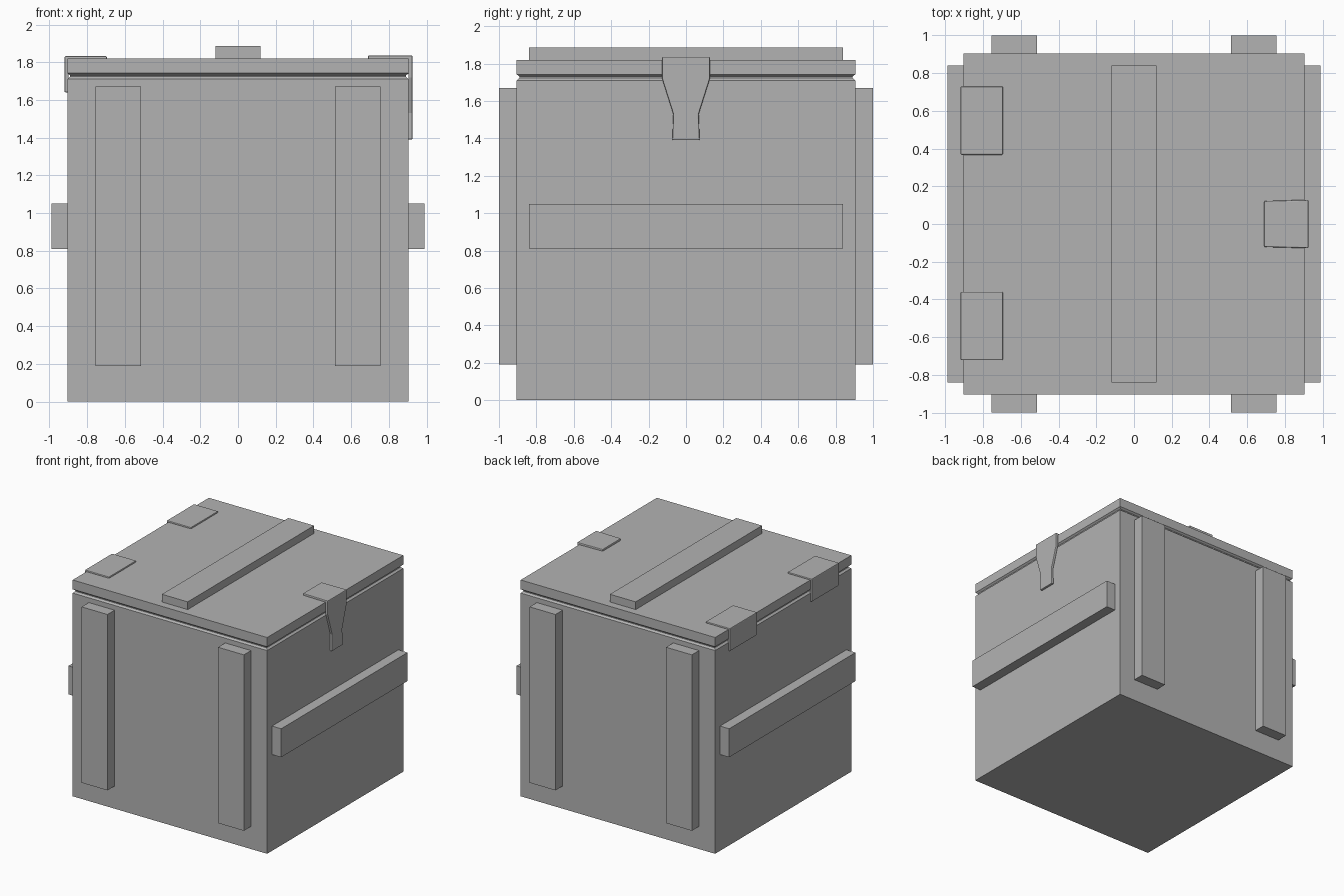
import bpy
import bmesh

if "Cube" in bpy.data.objects:
    bpy.data.objects.remove(bpy.data.objects["Cube"], do_unlink=True)

grey = bpy.data.materials.new("plain grey")
grey.use_nodes = True
colour = (0.45, 0.45, 0.45, 1)
grey.diffuse_color = colour
grey.node_tree.nodes["Principled BSDF"].inputs["Base Color"].default_value = colour


def finish(name, bm):
    bmesh.ops.recalc_face_normals(bm, faces=bm.faces)
    mesh = bpy.data.meshes.new(name)
    bm.to_mesh(mesh)
    bm.free()
    mesh.materials.append(grey)
    obj = bpy.data.objects.new(name, mesh)
    bpy.context.collection.objects.link(obj)
    return obj


def box(name, lo, hi):
    bm = bmesh.new()
    bmesh.ops.create_cube(bm, size=1)
    for v in bm.verts:
        v.co = [(a + b) / 2 + c * (b - a) for a, b, c in zip(lo, hi, v.co)]
    return finish(name, bm)


def square_stack(name, levels):
    """Closed solid of stacked squares, each level (half width, height)."""
    bm = bmesh.new()
    rings = [[bm.verts.new((sx * w, sy * w, z))
              for sx, sy in ((-1, -1), (1, -1), (1, 1), (-1, 1))]
             for w, z in levels]
    for a, b in zip(rings, rings[1:]):
        for i in range(4):
            j = (i + 1) % 4
            bm.faces.new((a[i], a[j], b[j], b[i]))
    bm.faces.new(rings[0])
    bm.faces.new(rings[-1])
    return finish(name, bm)


def bent_plate(name, stations, y, side):
    """Folded metal plate: stations are (distance out, height, half width)."""
    bm = bmesh.new()
    rows = [[bm.verts.new((side * x, y + s * w, z)) for s in (-1, 1)]
            for x, z, w in stations]
    for a, b in zip(rows, rows[1:]):
        bm.faces.new((a[0], a[1], b[1], b[0]))
    obj = finish(name, bm)
    # Make the outer surface face upward and outward before thickening
    if obj.data.polygons[0].normal.z < 0:
        obj.data.flip_normals()
    solid = obj.modifiers.new("thickness", "SOLIDIFY")
    solid.thickness = 0.022
    solid.offset = -1
    solid.use_even_offset = True
    bevel = obj.modifiers.new("soft edges", "BEVEL")
    bevel.width = 0.006
    bevel.segments = 2
    bevel.limit_method = "ANGLE"
    return obj


# Crate body and lid, chamfered where they meet in a shallow groove
HALF = 0.905
NECK = 0.89
square_stack("crate_body", [(HALF, 0), (HALF, 1.71), (NECK, 1.723), (NECK, 1.735)])
square_stack("crate_lid", [(NECK, 1.73), (HALF, 1.742), (HALF, 1.82)])

# Wooden battens
box("top_batten", (-0.12, -0.84, 1.8), (0.12, 0.84, 1.885))
for s, side in ((-1, "right"), (1, "left")):
    x0, x1 = sorted((s * 0.89, s * 0.99))
    box(side + "_side_batten", (x0, -0.84, 0.81), (x1, 0.84, 1.05))
    x0, x1 = sorted((s * 0.515, s * 0.755))
    box("front_batten_" + side, (x0, -1, 0.19), (x1, -0.89, 1.67))
    box("back_batten_" + side, (x0, 0.89, 0.19), (x1, 1, 1.67))

# Hinges on the right, latch on the left
for y, end in ((-0.541, "front"), (0.548, "back")):
    bent_plate(end + "_hinge",
               [(0.695, 1.832, 0.181), (0.92, 1.832, 0.181), (0.92, 1.64, 0.181)],
               y, -1)
bent_plate("latch",
           [(0.69, 1.836, 0.122), (0.925, 1.836, 0.128), (0.925, 1.72, 0.128),
            (0.925, 1.53, 0.068), (0.925, 1.39, 0.073)], 0, 1)
